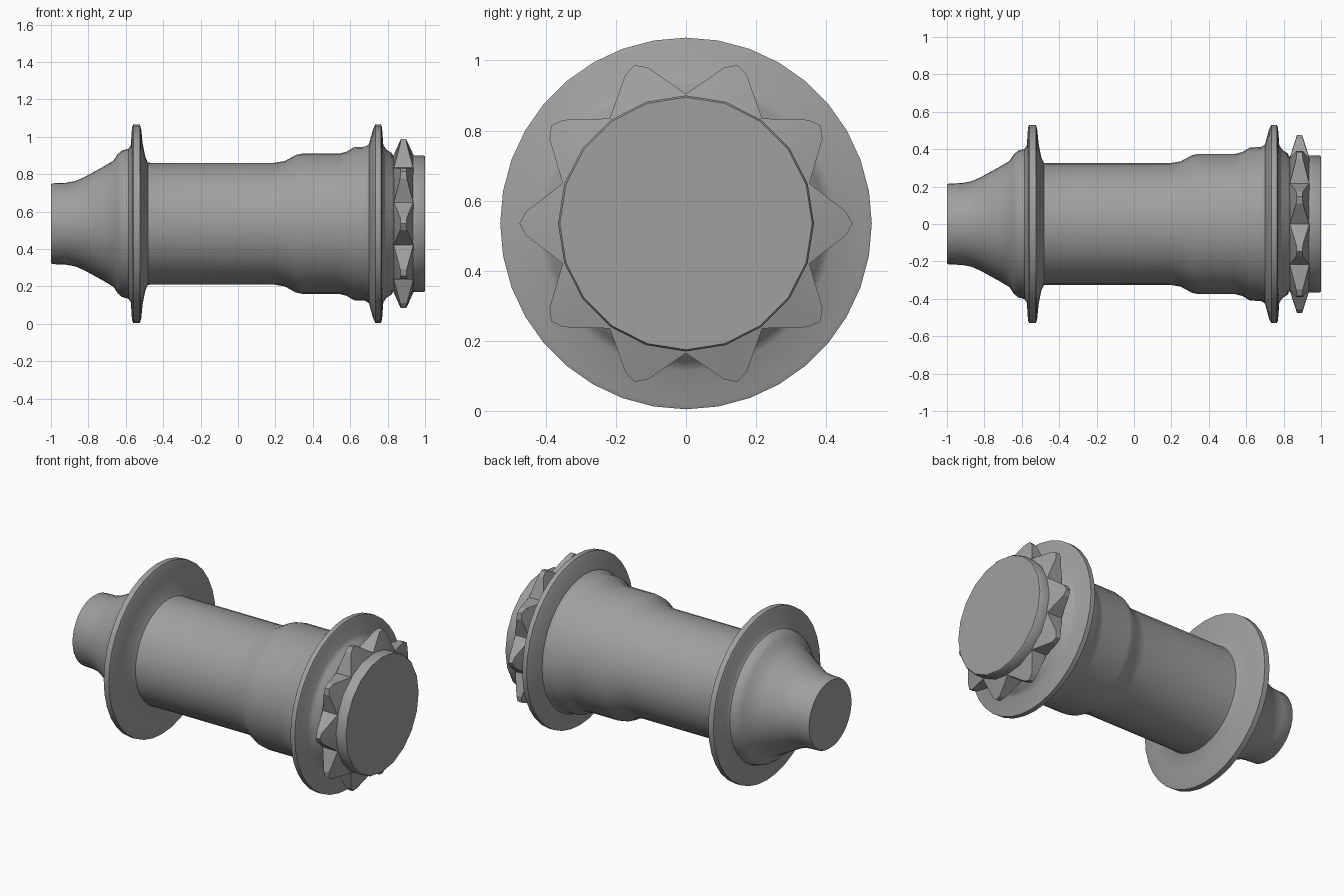
import bpy, bmesh, math

if "Cube" in bpy.data.objects:
    bpy.data.objects.remove(bpy.data.objects["Cube"])

AXIS_Z = 0.535   # height of the rotation axis

metal = bpy.data.materials.new("grey metal")
metal.diffuse_color = (0.35, 0.35, 0.35, 1)
metal.use_nodes = True
metal.node_tree.nodes["Principled BSDF"].inputs["Base Color"].default_value = metal.diffuse_color


def finish(bm, name, smooth=None):
    """Turn a bmesh into a named object with the metal material."""
    bmesh.ops.recalc_face_normals(bm, faces=bm.faces)
    mesh = bpy.data.meshes.new(name)
    bm.to_mesh(mesh)
    bm.free()
    mesh.materials.append(metal)
    ob = bpy.data.objects.new(name, mesh)
    bpy.context.collection.objects.link(ob)
    if smooth:
        bpy.ops.object.select_all(action='DESELECT')
        ob.select_set(True)
        bpy.context.view_layer.objects.active = ob
        bpy.ops.object.shade_smooth_by_angle(angle=math.radians(smooth))
    return ob


def bridge(bm, a, b):
    for i in range(len(a)):
        j = (i + 1) % len(a)
        bm.faces.new((a[i], a[j], b[j], b[i]))


def lathe(name, profile, sides):
    """Revolve (x, radius) points about the x axis and close both ends."""
    bm = bmesh.new()
    rings = []
    for x, r in profile:
        rings.append([bm.verts.new((x, r * math.sin(t), AXIS_Z + r * math.cos(t)))
                      for t in (2 * math.pi * i / sides for i in range(sides))])
    for a, b in zip(rings, rings[1:]):
        bridge(bm, a, b)
    bm.faces.new(rings[0])
    bm.faces.new(rings[-1])
    return finish(bm, name, 40)


# Hub shell: tapered nose, left flange, barrel, stepped shoulder, right flange, collar
shell = [(-1, 0.21), (-0.992, 0.216), (-0.92, 0.219), (-0.87, 0.228), (-0.82, 0.25),
         (-0.72, 0.305), (-0.665, 0.338), (-0.645, 0.37), (-0.62, 0.392), (-0.585, 0.402),
         (-0.573, 0.42), (-0.567, 0.515), (-0.56, 0.53), (-0.525, 0.53), (-0.518, 0.51),
         (-0.51, 0.43), (-0.495, 0.355), (-0.482, 0.327), (-0.46, 0.325), (0.19, 0.325),
         (0.25, 0.335), (0.31, 0.368), (0.345, 0.375), (0.54, 0.375), (0.58, 0.385),
         (0.62, 0.409), (0.68, 0.412), (0.70, 0.425), (0.722, 0.505), (0.734, 0.53),
         (0.764, 0.53), (0.77, 0.515), (0.777, 0.42), (0.795, 0.395), (0.82, 0.38),
         (0.84, 0.345), (0.86, 0.34)]
lathe("hub_shell", shell, 36)

# End cap with a small bevel
cap = [(0.84, 0.345), (0.93, 0.345), (0.932, 0.365), (0.993, 0.365), (1.0, 0.36)]
lathe("end_cap", cap, 20)

# Sprocket: ten teeth, wide at the valleys and thin at the tips
TEETH, MID = 10, 0.885
tooth = [(-18, 0.37, 0.052), (-4.2, 0.458, 0.018), (0, 0.475, 0.014), (4.2, 0.458, 0.018)]
bm = bmesh.new()
sides = []
for s in (-1, 1):
    outer, inner = [], []
    for k in range(TEETH):
        for deg, r, half in tooth:
            t = math.radians(deg + k * 360 / TEETH)
            c, n = math.cos(t), math.sin(t)
            outer.append(bm.verts.new((MID + s * half, r * c, AXIS_Z + r * n)))
            inner.append(bm.verts.new((MID + s * 0.054, 0.35 * c, AXIS_Z + 0.35 * n)))
    bridge(bm, outer, inner)
    sides.append((outer, inner))
bridge(bm, sides[0][0], sides[1][0])
bridge(bm, sides[0][1], sides[1][1])
finish(bm, "sprocket", 15)
